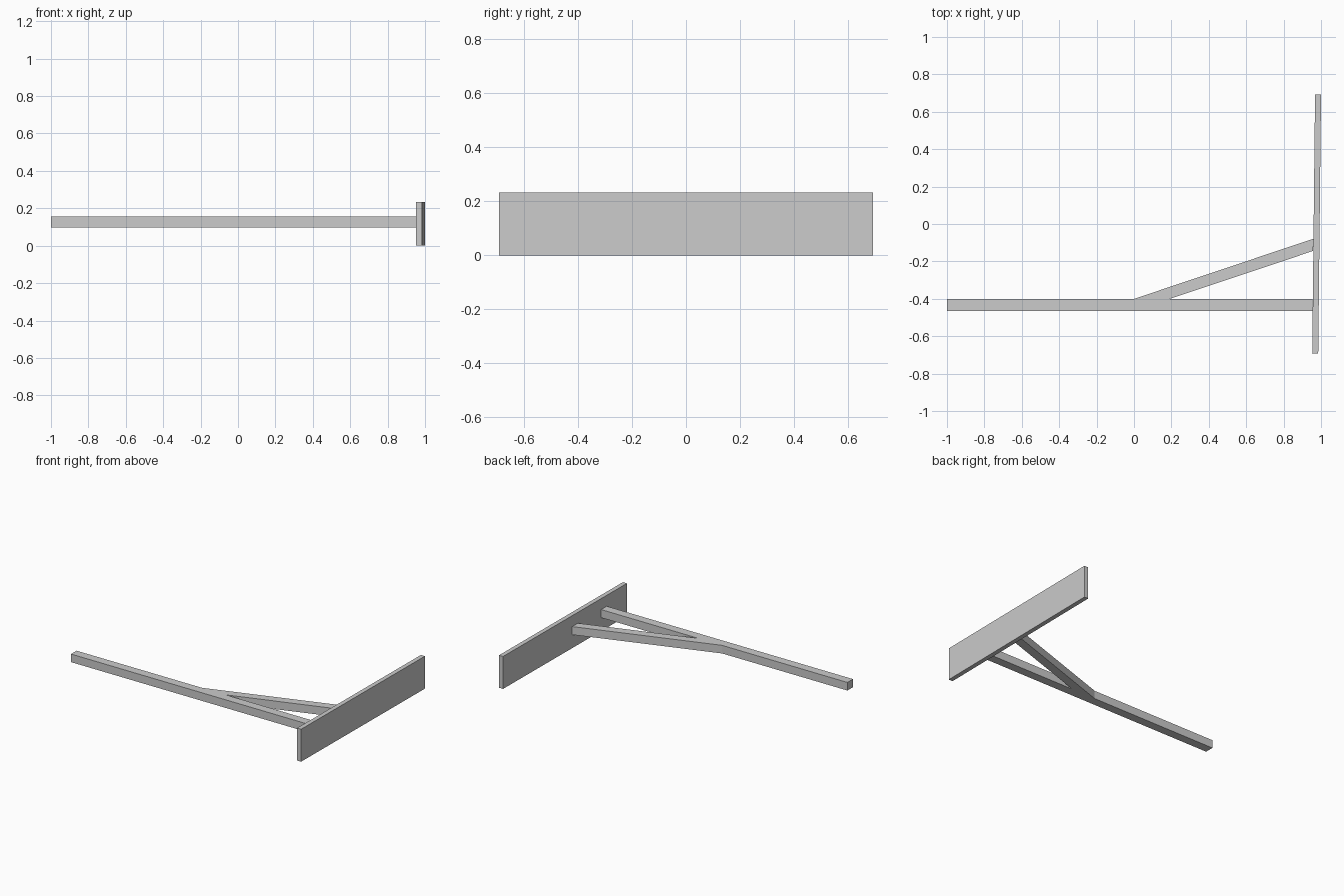
import bpy, bmesh

if "Cube" in bpy.data.objects:
    bpy.data.objects.remove(bpy.data.objects["Cube"])


def prism(name, outline, z0, z1):
    """Extrude a counter-clockwise plan outline from z0 up to z1."""
    bm = bmesh.new()
    base = bm.faces.new([bm.verts.new((x, y, z0)) for x, y in outline])
    top = bmesh.ops.extrude_face_region(bm, geom=[base])["geom"]
    verts = [v for v in top if isinstance(v, bmesh.types.BMVert)]
    bmesh.ops.translate(bm, verts=verts, vec=(0, 0, z1 - z0))
    bmesh.ops.recalc_face_normals(bm, faces=bm.faces)
    mesh = bpy.data.meshes.new(name)
    bm.to_mesh(mesh)
    bm.free()
    obj = bpy.data.objects.new(name, mesh)
    bpy.context.collection.objects.link(obj)
    return obj


BAR_Z = (0.097, 0.155)

# Upright board, turned very slightly off square
prism("blade_board", [(0.953, -0.692), (0.985, -0.692), (1.0, 0.692), (0.968, 0.692)], 0, 0.233)

# Long handle butting against the board
prism("handle", [(-1, -0.465), (0.955, -0.465), (0.955, -0.402), (-1, -0.402)], *BAR_Z)

# Diagonal brace, mitred flush to the handle and the board
prism("diagonal_brace", [(-0.005, -0.402), (0.185, -0.402), (0.958, -0.144), (0.959, -0.079)], *BAR_Z)
